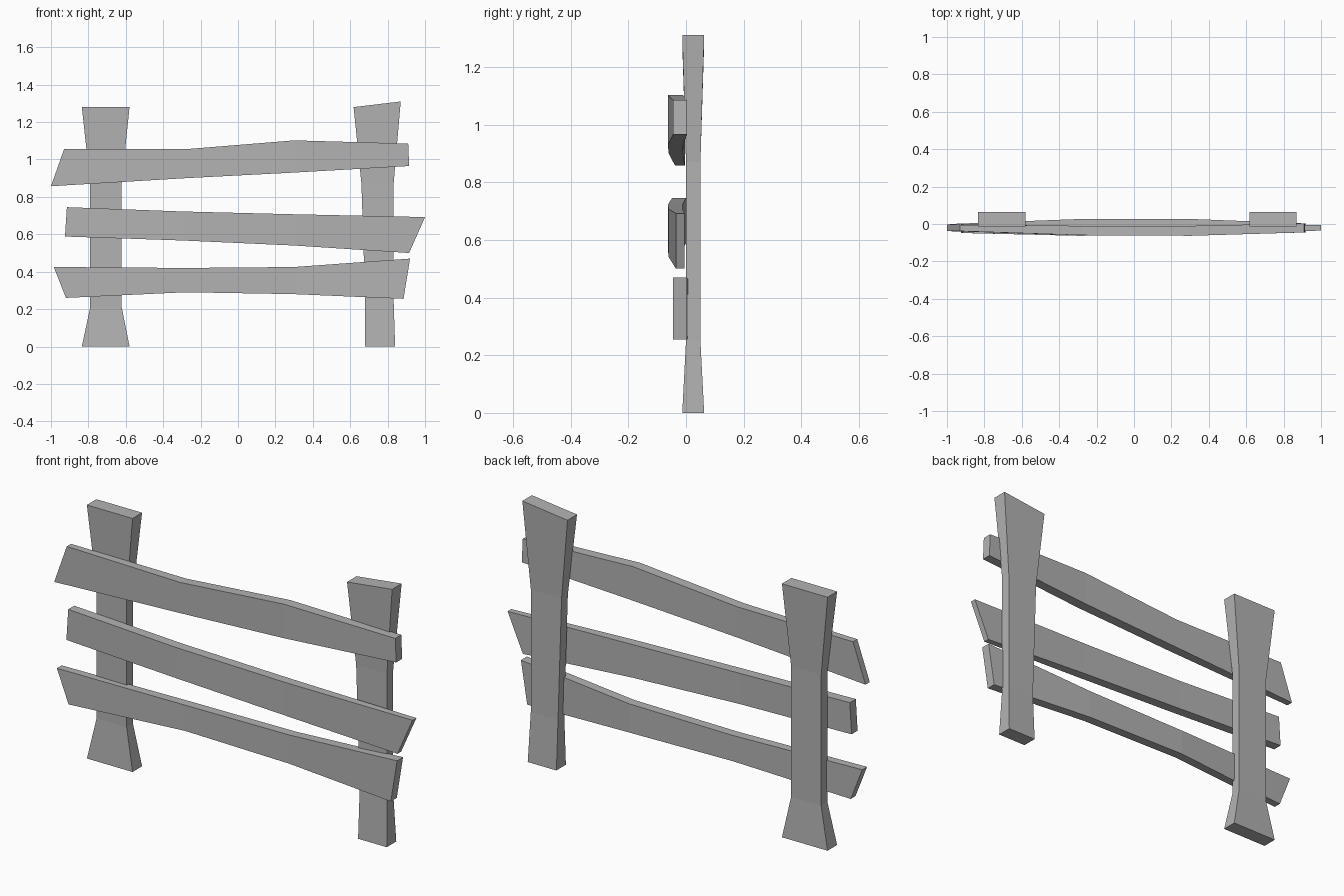
import bpy
import bmesh

cube = bpy.data.objects.get("Cube")
if cube:
    bpy.data.objects.remove(cube, do_unlink=True)

grey = bpy.data.materials.new("plain grey")
grey.use_nodes = True
grey.diffuse_color = (0.45, 0.45, 0.45, 1)
grey.node_tree.nodes["Principled BSDF"].inputs["Base Color"].default_value = (0.45, 0.45, 0.45, 1)


def board(name, sections):
    """Loft a board through sections: two (x, z) edge points and front/back y."""
    bm = bmesh.new()
    rings = []
    for (xa, za), (xb, zb), front, back in sections:
        corners = [(xa, front, za), (xb, front, zb), (xb, back, zb), (xa, back, za)]
        rings.append([bm.verts.new(c) for c in corners])
    for r, s in zip(rings, rings[1:]):
        for i in range(4):
            j = (i + 1) % 4
            bm.faces.new((r[i], r[j], s[j], s[i]))
    bm.faces.new(rings[0])
    bm.faces.new(rings[-1])
    bmesh.ops.recalc_face_normals(bm, faces=bm.faces[:])
    mesh = bpy.data.meshes.new(name)
    bm.to_mesh(mesh)
    bm.free()
    mesh.materials.append(grey)
    bpy.context.collection.objects.link(bpy.data.objects.new(name, mesh))


WIDE = (-0.013, 0.063)
WAIST = (0.0, 0.05)

# Upright posts, flared at the ends
board("right_post", [
    ((-0.835, 0), (-0.58, 0), *WIDE),
    ((-0.79, 0.21), (-0.622, 0.21), *WAIST),
    ((-0.79, 0.87), (-0.622, 0.87), *WAIST),
    ((-0.835, 1.28), (-0.58, 1.28), *WIDE)])
board("left_post", [
    ((0.68, 0), (0.84, 0), *WIDE),
    ((0.68, 0.25), (0.832, 0.25), *WAIST),
    ((0.66, 0.87), (0.832, 0.87), *WAIST),
    ((0.618, 1.28), (0.87, 1.31), *WIDE)])

# Crooked rails: bottom and top edge points from right to left
board("top_rail", [
    ((-1.0, 0.857), (-0.93, 1.055), -0.038, -0.004),
    ((-0.28, 0.9), (-0.28, 1.055), -0.06, -0.01),
    ((0.3, 0.93), (0.3, 1.102), -0.063, -0.01),
    ((0.915, 0.965), (0.91, 1.085), -0.045, 0.003)])
board("middle_rail", [
    ((-0.925, 0.588), (-0.915, 0.745), -0.048, 0.0),
    ((-0.3, 0.567), (-0.3, 0.722), -0.063, -0.012),
    ((0.3, 0.54), (0.3, 0.707), -0.06, -0.012),
    ((0.915, 0.5), (1.0, 0.692), -0.035, -0.005)])
board("bottom_rail", [
    ((-0.92, 0.26), (-0.985, 0.425), -0.038, 0.0),
    ((-0.28, 0.29), (-0.28, 0.42), -0.02, 0.027),
    ((0.3, 0.28), (0.3, 0.425), -0.02, 0.027),
    ((0.885, 0.255), (0.92, 0.47), -0.045, 0.003)])
